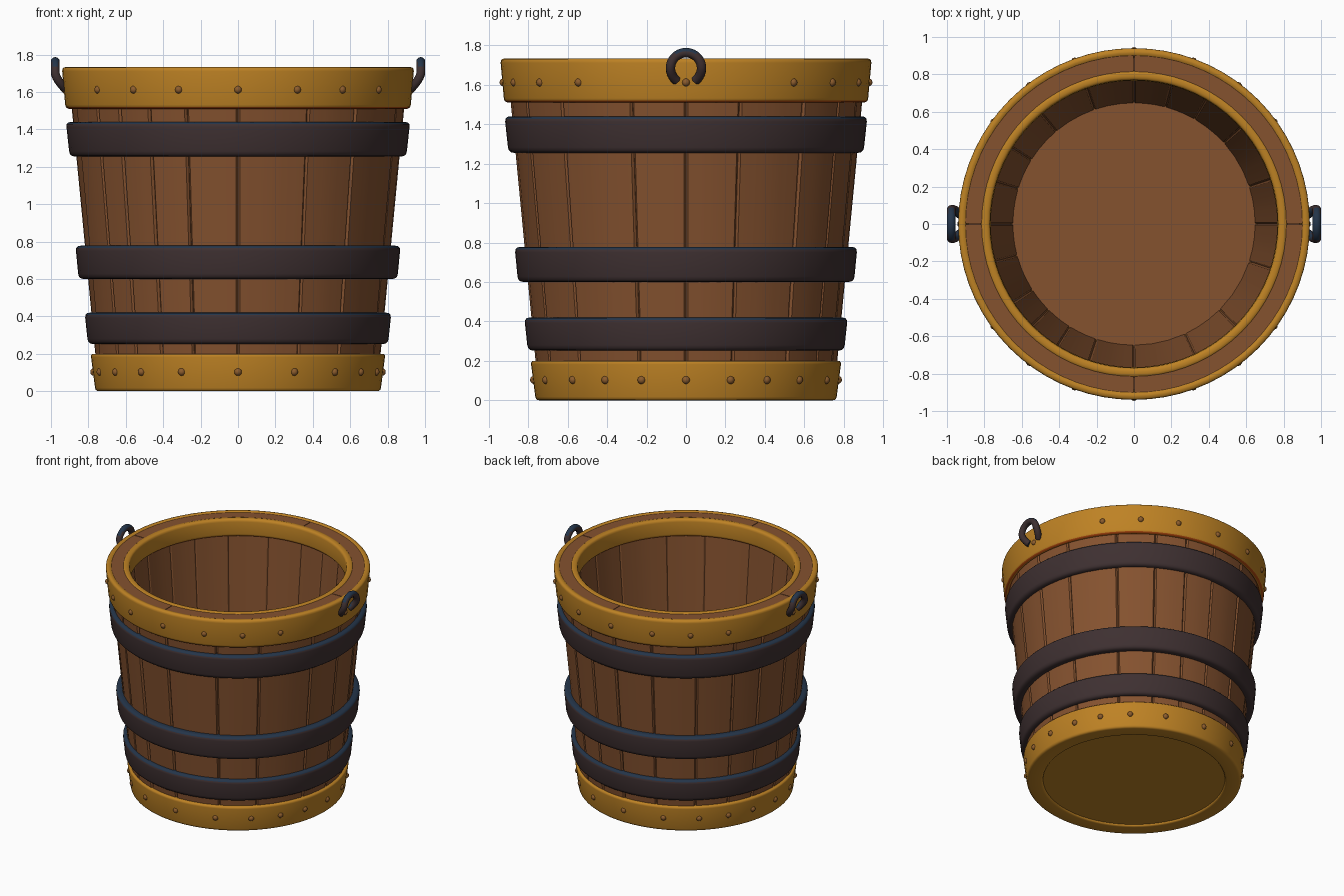
import bpy, bmesh, math, random
from mathutils import Vector

if "Cube" in bpy.data.objects:
    bpy.data.objects.remove(bpy.data.objects["Cube"])

random.seed(4)


def material(name, rgb):
    m = bpy.data.materials.new(name)
    lin = [((c / 255 + 0.055) / 1.055) ** 2.4 for c in rgb]
    m.diffuse_color = (*lin, 1)
    m.use_nodes = True
    m.node_tree.nodes["Principled BSDF"].inputs["Base Color"].default_value = m.diffuse_color
    return m


WOOD = material("brown wood", (133, 82, 47))
GOLD = material("golden band", (190, 130, 36))
RUST = material("orange band underside", (170, 70, 14))
IRON = material("dark iron", (62, 48, 49))
BLUE = material("blue iron edge", (36, 53, 74))
RIVET = material("bronze rivet", (140, 92, 45))


def finish(bm, name, mats, rule=None, angle=40):
    bmesh.ops.recalc_face_normals(bm, faces=bm.faces[:])
    if rule:
        for f in bm.faces:
            f.material_index = rule(f)
    me = bpy.data.meshes.new(name)
    bm.to_mesh(me)
    bm.free()
    for m in mats:
        me.materials.append(m)
    ob = bpy.data.objects.new(name, me)
    bpy.context.collection.objects.link(ob)
    bpy.ops.object.select_all(action='DESELECT')
    ob.select_set(True)
    bpy.context.view_layer.objects.active = ob
    bpy.ops.object.shade_smooth_by_angle(angle=math.radians(angle))
    return ob


def rounded(pts, r):
    """Round every corner of a closed (radius, z) profile."""
    out = []
    n = len(pts)
    for i in range(n):
        a, p, b = (Vector(pts[j % n]) for j in (i - 1, i, i + 1))
        s = p + (a - p).normalized() * r
        e = p + (b - p).normalized() * r
        for t in (0, 0.33, 0.67, 1):
            out.append((1 - t) ** 2 * s + 2 * t * (1 - t) * p + t * t * e)
    return out


def ring(name, pts, r, mats, rule=None, seg=72):
    bm = bmesh.new()
    prof = rounded(pts, r)
    loops = []
    for k in range(seg):
        a = 2 * math.pi * k / seg
        loops.append([bm.verts.new((p[0] * math.cos(a), p[0] * math.sin(a), p[1])) for p in prof])
    n = len(prof)
    for k in range(seg):
        A, B = loops[k], loops[(k + 1) % seg]
        for i in range(n):
            bm.faces.new((A[i], B[i], B[(i + 1) % n], A[(i + 1) % n]))
    return finish(bm, name, mats, rule)


def arc_block(bm, a0, a1, low, high, groove, steps=5):
    """Curved plank between two angles; low/high = (inner r, outer r, z)."""
    rows = []
    for i in range(steps + 1):
        edge = i in (0, steps)
        if i == 0 or i == steps:
            f = i / steps
        else:
            lip = 0.012 / (a1 - a0)
            f = lip + (1 - 2 * lip) * (i - 1) / (steps - 2)
        a = a0 + (a1 - a0) * f
        d = groove if edge else 0
        c, s = math.cos(a), math.sin(a)
        rows.append([bm.verts.new((r * c, r * s, z)) for r, z in (
            (low[0] + d * 0.5, low[2]), (low[1] - d, low[2]),
            (high[1] - d, high[2]), (high[0] + d * 0.5, high[2]))])
    for A, B in zip(rows, rows[1:]):
        for i in range(4):
            j = (i + 1) % 4
            bm.faces.new((A[i], B[i], B[j], A[j]))
    bm.faces.new(rows[0])
    bm.faces.new(rows[-1])


# staves of uneven width, four quarters
def outer(z):
    return 0.746 + 0.096 * z


def inner(z):
    return 0.638 + 0.09 * z


bm = bmesh.new()
cuts = [[0, 25, 45, 63, 72], [0, 18, 42, 60, 75], [0, 19, 40, 58, 73], [0, 15, 33, 45, 58, 72]]
starts = [-90, 0, 90, 180]
cuts = [[0, 25, 45, 72], cuts[1], cuts[2], [0, 15, 33, 45, 58, 72]]
angles = [s + c for s, q in zip(starts, cuts) for c in q] + [270]
for a0, a1 in zip(angles, angles[1:]):
    d = random.uniform(-0.004, 0.004)
    arc_block(bm, math.radians(a0), math.radians(a1),
              (inner(0.04), outer(0.04) + d, 0.04), (inner(1.6), outer(1.6) + d, 1.6), 0.012)
finish(bm, "staves", [WOOD], angle=25)

# four-piece wooden rim
bm = bmesh.new()
for q in range(4):
    a = math.pi / 2 * q
    arc_block(bm, a + 0.003, a + math.pi / 2 - 0.003, (0.80, 0.91, 1.56), (0.80, 0.91, 1.727), 0, 20)
finish(bm, "wooden_rim", [WOOD])

# golden bands
under = lambda f: 1 if f.normal.z < -0.3 else 0
ring("top_band", [(0.885, 1.51), (0.922, 1.51), (0.942, 1.733), (0.895, 1.733)], 0.022, [GOLD, RUST], under)
ring("inner_band", [(0.765, 1.6), (0.82, 1.6), (0.82, 1.733), (0.77, 1.733)], 0.02, [GOLD, RUST], under)
ring("bottom_band", [(0.645, 0), (0.762, 0), (0.788, 0.2), (0.66, 0.2)], 0.018, [GOLD])

# floor boards and base disc
for name, r, z, depth, mat in (("floor", 0.665, 0.08, 0.05, WOOD), ("base_disc", 0.66, 0.03, 0.03, GOLD)):
    bm = bmesh.new()
    bmesh.ops.create_cone(bm, cap_ends=True, segments=72, radius1=r, radius2=r, depth=depth)
    bmesh.ops.translate(bm, verts=bm.verts[:], vec=(0, 0, z))
    finish(bm, name, [mat])

# iron hoops with blue upper edges
top_edge = lambda f: 1 if f.normal.z > 0.25 else 0
for name, z0, z1, r0, r1 in (("upper_hoop", 1.255, 1.44, 0.9, 0.92),
                             ("middle_hoop", 0.6, 0.778, 0.852, 0.869),
                             ("lower_hoop", 0.252, 0.42, 0.802, 0.82)):
    ring(name, [(outer(z0) - 0.04, z0), (r0, z0), (r1, z1), (outer(z1) - 0.04, z1)],
         0.028, [IRON, BLUE], top_edge)


# rivets mirrored into four quarters
def rivets(name, steps, r, z):
    bm = bmesh.new()
    spots = set()
    for d in steps:
        for a in (d, -d, 180 - d, 180 + d):
            spots.add(a % 360)
    for a in sorted(spots):
        t = math.radians(a)
        made = bmesh.ops.create_uvsphere(bm, u_segments=10, v_segments=6, radius=0.021)
        bmesh.ops.translate(bm, verts=made['verts'], vec=(r * math.sin(t), r * math.cos(t), z))
    finish(bm, name, [RIVET])


rivets("top_rivets", (0, 20, 37, 54, 90), 0.925, 1.612)
rivets("bottom_rivets", (0, 23, 42, 58, 73, 90), 0.77, 0.103)

# horseshoe handles
for side, name in ((1, "right_handle"), (-1, "left_handle")):
    cu = bpy.data.curves.new(name + "_path", 'CURVE')
    cu.dimensions = '3D'
    cu.bevel_depth = 0.024
    cu.bevel_resolution = 3
    cu.use_fill_caps = True
    sp = cu.splines.new('POLY')
    n = 25
    sp.points.add(n - 1)
    for i, p in enumerate(sp.points):
        a = math.radians(-52 + 284 * i / (n - 1))
        z = 1.684 + 0.079 * math.sin(a)
        x = 0.977 - 0.05 * max(0, (1.7 - z) / 0.08) ** 1.5
        p.co = (side * x, 0.079 * math.cos(a), z, 1)
    tmp = bpy.data.objects.new(name + "_path", cu)
    bpy.context.collection.objects.link(tmp)
    bpy.context.view_layer.update()
    me = bpy.data.meshes.new_from_object(tmp.evaluated_get(bpy.context.evaluated_depsgraph_get()))
    bpy.data.objects.remove(tmp)
    bm = bmesh.new()
    bm.from_mesh(me)
    finish(bm, name, [IRON, BLUE], lambda f: 1 if f.normal.z > 0.45 else 0, 50)
